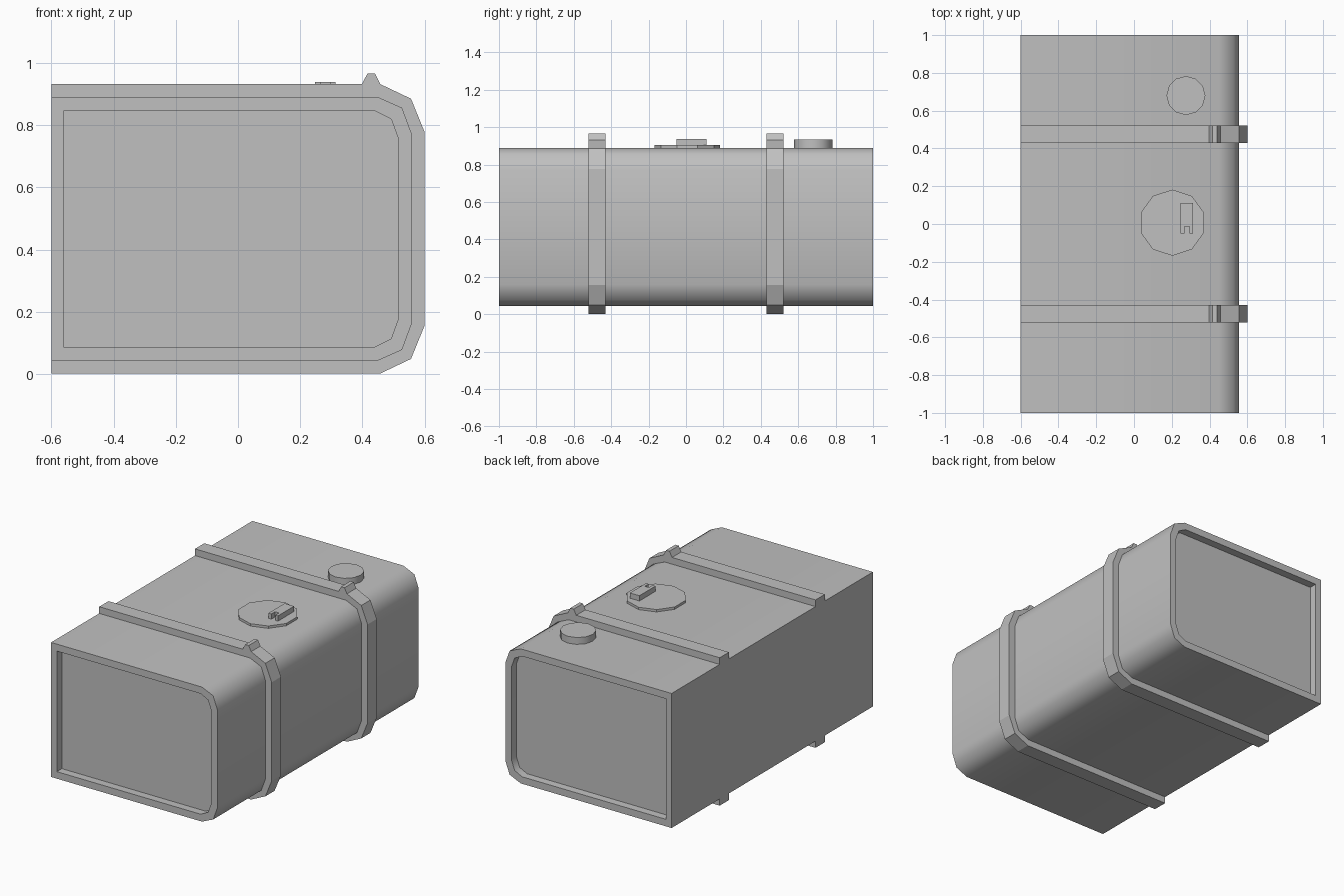
import bpy, bmesh, math

cube = bpy.data.objects.get("Cube")
if cube:
    bpy.data.objects.remove(cube, do_unlink=True)

grey = bpy.data.materials.new("tank grey")
grey.use_nodes = True
colour = (0.53, 0.53, 0.53, 1)
grey.diffuse_color = colour
grey.node_tree.nodes["Principled BSDF"].inputs["Base Color"].default_value = colour


def finish(bm, name, smooth=None):
    bmesh.ops.recalc_face_normals(bm, faces=bm.faces)
    mesh = bpy.data.meshes.new(name)
    bm.to_mesh(mesh)
    bm.free()
    mesh.materials.append(grey)
    ob = bpy.data.objects.new(name, mesh)
    bpy.context.collection.objects.link(ob)
    if smooth:
        bpy.ops.object.select_all(action="DESELECT")
        ob.select_set(True)
        bpy.context.view_layer.objects.active = ob
        bpy.ops.object.shade_smooth_by_angle(angle=math.radians(smooth))
    return ob


def bridge(bm, a, b):
    n = len(a)
    for i in range(n):
        j = (i + 1) % n
        bm.faces.new((a[i], a[j], b[j], b[i]))


def mirrored(left, upper):
    """Section around mid height: upper half of the outline reflected below."""
    pts = [(left, upper[0][1])] + upper
    return pts + [(x, 2 * MID - z) for x, z in reversed(pts)]


def prism(name, pts, start, end, axis="y", smooth=None):
    """Extrude a closed outline along y (points are x, z) or z (points are x, y)."""
    bm = bmesh.new()
    place = (lambda p, t: (p[0], t, p[1])) if axis == "y" else (lambda p, t: (p[0], p[1], t))
    a, b = ([bm.verts.new(place(p, t)) for p in pts] for t in (start, end))
    bridge(bm, a, b)
    bm.faces.new(a)
    bm.faces.new(b)
    return finish(bm, name, smooth)


def disc(name, x, y, radius, sides, z0, z1, smooth=None):
    angles = [math.pi / 2 + i * math.tau / sides for i in range(sides)]
    pts = [(x + radius * math.cos(a), y + radius * math.sin(a)) for a in angles]
    return prism(name, pts, z0, z1, "z", smooth)


MID, TOP = 0.467, 0.89
outer = mirrored(-0.6, [(0.45, TOP), (0.527, 0.856), (0.557, 0.775)])
inner = mirrored(-0.56, [(0.44, 0.846), (0.492, 0.82), (0.515, 0.757)])

# Tank body: rounded shell with a recessed panel in both ends
bm = bmesh.new()
rings = []
for pts, y in ((inner, -0.95), (inner, -1), (outer, -1), (outer, 1), (inner, 1), (inner, 0.95)):
    rings.append([bm.verts.new((x, y, z)) for x, z in pts])
for a, b in zip(rings, rings[1:]):
    bridge(bm, a, b)
bm.faces.new(rings[0])
bm.faces.new(rings[-1])
finish(bm, "tank_body", 60)

# Mounting straps, each with a small buckle ridge on top
strap = mirrored(-0.6, [(0.457, 0.932), (0.556, 0.885), (0.6, 0.777)])
strap[1:1] = [(0.398, 0.932), (0.416, 0.966), (0.44, 0.966)]
strap += list(reversed(outer))
for name, y in (("front_strap", -0.476), ("rear_strap", 0.476)):
    prism(name, strap, y - 0.046, y + 0.046)

# Filler cap
disc("filler_cap", 0.275, 0.68, 0.103, 12, TOP - 0.01, 0.933, 40)

# Sender plate with its notched connector
disc("sender_plate", 0.203, 0.007, 0.175, 10, TOP - 0.01, 0.905)
connector = [(0.247, -0.05), (0.247, 0.11), (0.313, 0.11), (0.313, -0.05),
             (0.295, -0.05), (0.295, -0.013), (0.267, -0.013), (0.267, -0.05)]
prism("sender_connector", connector, 0.9, 0.938, "z")
